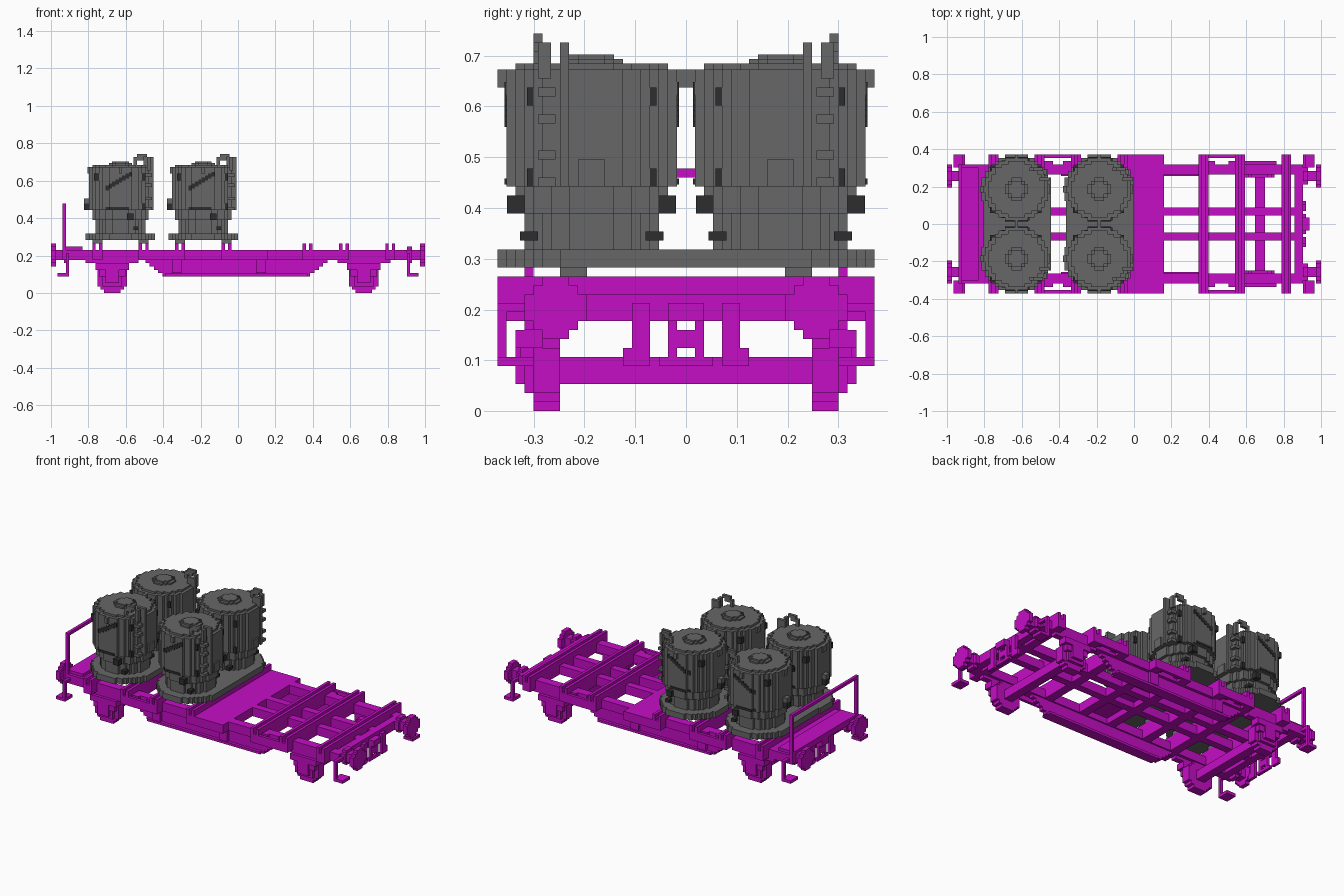
import bpy, bmesh
from math import sqrt
from mathutils import Matrix, Vector

cube = bpy.data.objects.get("Cube")
if cube:
    bpy.data.objects.remove(cube)

V = 2 / 113  # edge of one block; all lengths below are in blocks


def material(name, r, g, b):
    m = bpy.data.materials.new(name)
    m.use_nodes = True
    m.diffuse_color = (r, g, b, 1)
    m.node_tree.nodes["Principled BSDF"].inputs["Base Color"].default_value = (r, g, b, 1)
    return m


PAINT = material("magenta_paint", .56, .004, .56)
GREY = material("tank_grey", .135, .135, .135)
DARK = material("dark_grey", .027, .027, .027)


def finish(name, bm, mat):
    bmesh.ops.recalc_face_normals(bm, faces=bm.faces)
    bmesh.ops.scale(bm, vec=(V, V, V), verts=bm.verts)
    mesh = bpy.data.meshes.new(name)
    bm.to_mesh(mesh)
    bm.free()
    mesh.materials.append(mat)
    obj = bpy.data.objects.new(name, mesh)
    bpy.context.collection.objects.link(obj)
    return obj


def boxes(name, mat, items, mirror="", at=(0, 0, 0), flip=1):
    """Join boxes given as x, y, z ranges, mirrored along the named axes."""
    bm = bmesh.new()
    for sx in (1, -1) if "x" in mirror else (1,):
        for sy in (1, -1) if "y" in mirror else (1,):
            for ranges in items:
                lo, hi = (Vector(p) for p in zip(*ranges))
                mid, size = (lo + hi) / 2, hi - lo
                mid = Vector((mid.x * sx, mid.y * sy * flip, mid.z)) + Vector(at)
                bmesh.ops.create_cube(
                    bm, size=1, matrix=Matrix.Translation(mid) @ Matrix.Diagonal((*size, 1)))
    return finish(name, bm, mat)


def half_width(r, u):
    """Half width of a stepped disc at offset u, snapped to whole blocks."""
    return round(sqrt(max(r * r - u * u, 0)) - r % 1) + r % 1


def discs(name, mat, layers, at=(0, 0, 0), axis="z"):
    """Stack stepped discs given as radius, start and end along an axis."""
    bm = bmesh.new()
    for r, start, end in layers:
        cols = [(-r + i, half_width(r, -r + i + .5)) for i in range(int(2 * r))]
        top = [p for u, w in cols for p in ((u, w), (u + 1, w))]
        ring = top + [(u, -w) for u, w in reversed(top)]
        ring = [p for i, p in enumerate(ring) if p != ring[i - 1]]
        face = bm.faces.new([bm.verts.new((u, v, start)) for u, v in ring])
        out = bmesh.ops.extrude_face_region(bm, geom=[face], use_keep_orig=True)
        new = [g for g in out["geom"] if isinstance(g, bmesh.types.BMVert)]
        bmesh.ops.translate(bm, vec=(0, 0, end - start), verts=new)
    # turn the stack along x or y
    for v in bm.verts:
        a, b, c = v.co
        v.co = {"z": (a, b, c), "y": (a, c, b), "x": (c, a, b)}[axis]
    bmesh.ops.translate(bm, vec=at, verts=bm.verts)
    return finish(name, bm, mat)


# Main frame: side sills, centre beams, end beams and deck plates
boxes("side_sills", PAINT, [((-53, 51), (15, 18), (10, 13))], "y")
boxes("centre_beams", PAINT, [((-50, 50), (2.5, 5), (10, 13))], "y")
boxes("end_beams", PAINT, [((48.5, 51), (-17, 17), (10, 13))], "x")
boxes("end_deck", PAINT, [((-53, -43), (-18, 18), (12, 13)),
                          ((-53, -47), (-17, 17), (13, 14))])
boxes("middle_deck", PAINT, [((-5, 9), (-20, 20), (12, 13))])

# Channel-shaped cross beams with tie strips between the paired ends
for x in (-42.5, -28.5, -17.5, -3.5, 7.5, 21, 32, 46):
    parts = [((-1.5, 1.5), (-21, 21), (10, 13))]
    if x != 7.5:
        parts += [((a, a + 1), (-21, 21), (13, 15)) for a in (-1.5, .5)]
    boxes("cross_beam", PAINT, parts, at=(x, 0, 0))
for a, b in ((-28, -18), (-4, 8), (21, 32)):
    boxes("tie_strips", PAINT, [((a, b), (20, 21), (10, 13)),
                                ((a, a + 3.5), (18, 19), (11, 13)),
                                ((b - 3.5, b), (18, 19), (11, 13))], "y")

# Deep-bellied side girders with pockets
belly = [((-28 + 1.3 * i, 27 - 1.3 * i), (15.5, 17), (9 - i, 10 - i)) for i in range(5)]
belly += [((-22, 21), (14.5, 18), (5, 5.8))]
belly += [((x, x + 3), (17, 18), (6, 11)) for x in (-20, 5.5)]
boxes("side_girders", PAINT, belly, "y")

# Running gear
for x in (-38, 38):
    for s in (1, -1):
        discs("wheel", PAINT, [(4.5, 14, 17)], (x, (0 if s > 0 else -31), 4.5), "y")
    boxes("axle", PAINT, [((-1.5, 1.5), (-14, 14), (3, 6))], at=(x, 0, 0))
    boxes("axle_boxes", PAINT, [((-2, 2), (17, 19), (3, 8)),
                                ((-3, 3), (17, 18), (2, 6)),
                                ((-5, 5), (16, 19), (7, 9)),
                                ((-4, 4), (17, 18.5), (5, 7)),
                                ((-8, 8), (16, 18), (9, 10))], "y", at=(x, 0, 0))

# Buffers, coupling hooks, hoses and corner steps at both ends
for s in (1, -1):
    for y in (-14.5, 14.5):
        discs("buffer", PAINT, [(3.5, s * 55, s * 56.5), (1.5, s * 51, s * 55),
                                (2.5, s * 51, s * 52.5)], (0, y, 11.5), "x")
boxes("coupling", PAINT, [((50, 53), (-2, 2), (10, 12)),
                          ((51, 52), (-2, 2), (7, 9)),
                          ((51, 52), (-3, 3), (5, 6))], "x")
boxes("hoses", PAINT, [((51, 52), (4, 6), (6, 12)), ((51, 52), (4, 7), (5, 7)),
                       ((51, 52), (1, 2), (5, 11))], "xy")
boxes("corner_steps", PAINT, [((51, 52), (20, 21), (6, 12)),
                              ((51, 52), (17, 21), (11, 12)),
                              ((51, 54.5), (17, 21), (5, 6))], "xy")

# Handrail on one end
boxes("handrail_posts", PAINT, [((-53, -52), (17, 18), (13, 27))], "y")
boxes("handrail_bar", PAINT, [((-53, -52), (-18, 18), (26, 27))])

# Tanks, two by two on joined bases
for x in (-35.5, -10.5):
    boxes("base_plate", GREY, [((-10, 10.5), (-11, 11), (16, 18))], at=(x, 0, 0))
    boxes("base_feet", GREY, [((a, a + 3), (11, 14), (15, 16)) for a in (-8.5, 5.5)],
          "y", at=(x, 0, 0))
    for s in (1, -1):
        at = (x, 10.5 * s, 0)
        discs("tank_base", GREY, [(10.5, 16, 18)], at)
        discs("tank_body", GREY, [(7.5, 18, 22), (8.5, 22, 25), (9.5, 25, 38),
                                  (8.5, 38, 38.7)], at)
        discs("tank_lid", GREY, [(3.5, 38.7, 39.2), (2.5, 39.2, 39.7)], at)
        # lifting pegs
        boxes("pegs", GREY, [((-.5, .5), (9, 10.5), (36, 38))], "y", at)
        # ladder, upright and hatch on the inner-facing end
        ladder = [((7, 9.5), (4, 6), (z, z + 1)) for z in (25, 28, 32, 35)]
        ladder += [((7, 10), (2.5, 3.5), (25, 41)), ((9, 10), (-1.5, 1.5), (25, 28))]
        boxes("ladder", GREY, ladder, at=at, flip=s)
        # arched handle on the lid
        boxes("handle", GREY, [((4, 5), (5.5, 6.5), (38, 41)),
                               ((5, 8), (5.5, 6.5), (41, 42)),
                               ((8, 9), (4.5, 6), (37, 41)),
                               ((5, 7), (5.5, 6.5), (40, 41))], at=at, flip=s)
        # valve at the other end
        boxes("valve_mount", GREY, [((-11, -9), (-1, 1), (27, 28.5)),
                                    ((-10, -9), (-1, 1), (36, 38))], at=at)
        boxes("valve", DARK, [((-11, -9), (-1, 1), (25, 27))], at=at)
        # dark slanted bar, straight bar and clasps following the curved wall
        marks = []
        for i in range(8):
            u = i - 4.5
            w = half_width(9.5, u + .5)
            cells = [(31 + .6 * i, 1.4)] + ([(25.2, .7)] if i < 7 else [])
            marks += [((u, u + 1), (w - .5, w + .2), (z, z + h)) for z, h in cells]
        marks += [((-8, -6.2), (5.5, 7.2), (34, 36)), ((2, 4), (7, 9.4), (22, 24)),
                  ((6, 7.5), (6, 7.2), (34, 36)), ((6, 7.5), (6, 7.2), (25, 27)),
                  ((4, 5.5), (6, 8), (19, 20))]
        boxes("dark_fittings", DARK, marks, "y", at)
